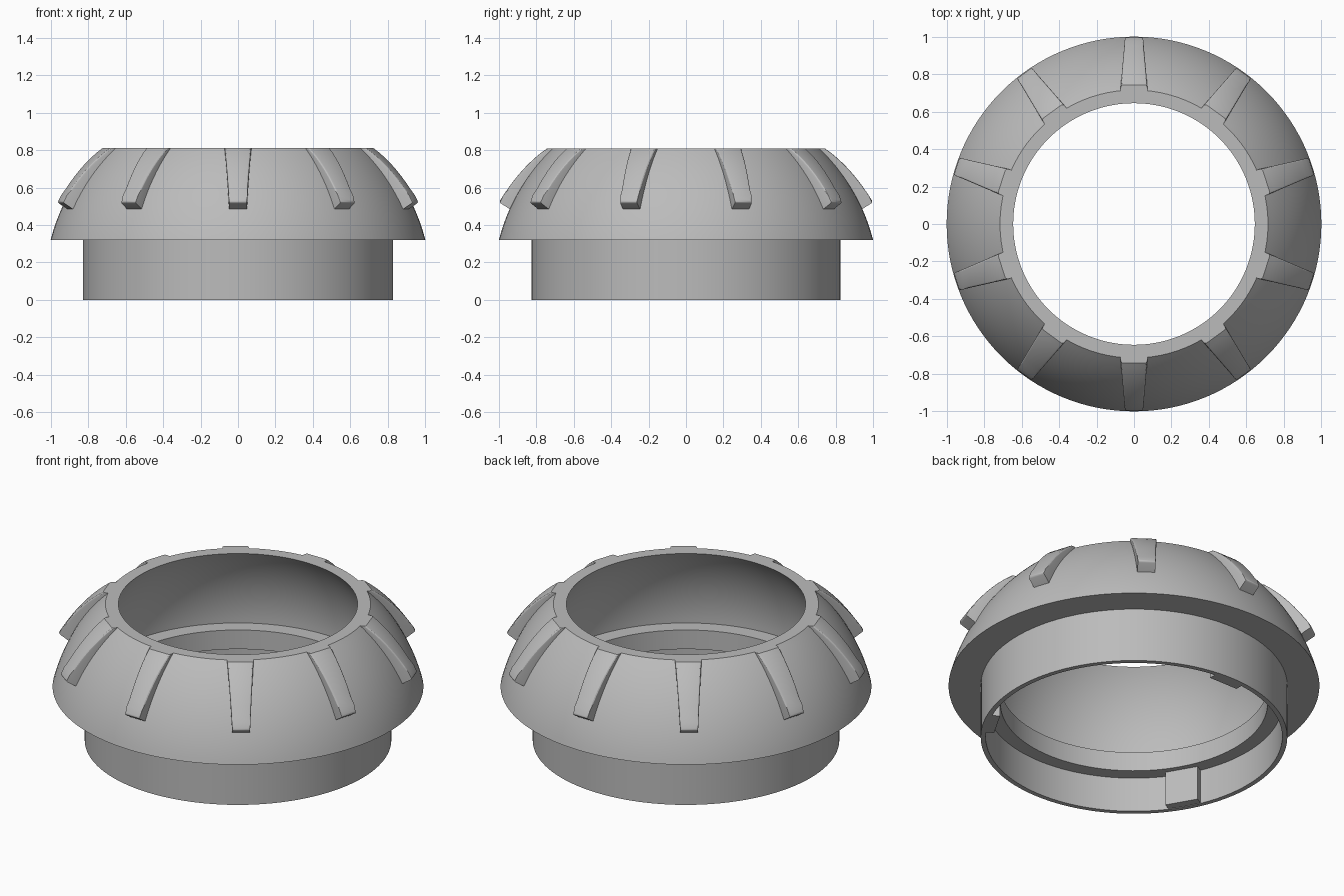
import bpy, bmesh
from math import sin, cos, pi, sqrt, radians

if "Cube" in bpy.data.objects:
    bpy.data.objects.remove(bpy.data.objects["Cube"])

grey = bpy.data.materials.new("plain_grey")
grey.use_nodes = True
colour = (0.5, 0.5, 0.5, 1)
grey.diffuse_color = colour
grey.node_tree.nodes["Principled BSDF"].inputs["Base Color"].default_value = colour

BASE, TOP = 0.32, 0.81
SHELF = 0.206


def finish(bm, name):
    bmesh.ops.recalc_face_normals(bm, faces=bm.faces)
    mesh = bpy.data.meshes.new(name)
    bm.to_mesh(mesh)
    bm.free()
    mesh.materials.append(grey)
    ob = bpy.data.objects.new(name, mesh)
    bpy.context.collection.objects.link(ob)
    bpy.ops.object.select_all(action='DESELECT')
    ob.select_set(True)
    bpy.context.view_layer.objects.active = ob
    bpy.ops.object.shade_smooth_by_angle(angle=radians(30))
    return ob


def polar(r, angle, z, side=0.0):
    """Point at radius r along an angle, shifted sideways."""
    return (r * cos(angle) - side * sin(angle), r * sin(angle) + side * cos(angle), z)


def lathe(name, profile, segments=128):
    """Spin a closed (radius, height) profile about z."""
    bm = bmesh.new()
    rings = [[bm.verts.new(polar(r, 2 * pi * i / segments, z)) for r, z in profile]
             for i in range(segments)]
    n = len(profile)
    for i in range(segments):
        a, b = rings[i], rings[(i + 1) % segments]
        for j in range(n):
            k = (j + 1) % n
            bm.faces.new((a[j], b[j], b[k], a[k]))
    return finish(bm, name)


def arc(radius, centre, steps=20):
    """Spherical wall from the base of the dome to its top."""
    heights = [BASE + (TOP - BASE) * i / steps for i in range(steps + 1)]
    return [(sqrt(radius ** 2 - (z - centre) ** 2), z) for z in heights]


# Dome shell with a round hollow
lathe("dome_shell", arc(1.032, 0.066) + arc(0.81, BASE)[::-1])

# Collar with the inner ledge
lathe("collar", [(0.80, 0), (0.827, 0), (0.827, BASE), (0.72, BASE),
                 (0.72, SHELF), (0.80, SHELF)])


def quad_curve(a, mid, b, t):
    """Parabola through three points."""
    wa, wm, wb = (1 - t) * (1 - 2 * t), 4 * t * (1 - t), t * (2 * t - 1)
    return [wa * p + wm * q + wb * s for p, q, s in zip(a, mid, b)]


def rib(name, angle, steps=10):
    """Tapered grip rib that lies on the dome."""
    bm = bmesh.new()
    rows = []
    for i in range(steps + 1):
        t = i / steps
        half = 0.072 - 0.024 * t
        ro, zo = quad_curve((0.742, TOP), (0.877, 0.69), (1.0, 0.522), t)
        ri, zi = quad_curve((0.712, TOP), (0.805, 0.67), (0.92, 0.471), t)
        rows.append([bm.verts.new(polar(r, angle, z, s)) for r, z, s in
                     ((ri, zi, -half), (ro, zo, -half), (ro, zo, half), (ri, zi, half))])
    for a, b in zip(rows, rows[1:]):
        for j in range(4):
            k = (j + 1) % 4
            bm.faces.new((a[j], a[k], b[k], b[j]))
    bm.faces.new(rows[0])
    bm.faces.new(rows[-1])
    # Round the outer long edges and the lower edge
    soft = [bm.edges.get((a[j], b[j])) for a, b in zip(rows, rows[1:]) for j in (1, 2)]
    soft.append(bm.edges.get((rows[-1][1], rows[-1][2])))
    bmesh.ops.bevel(bm, geom=soft, offset=0.012, segments=3, profile=0.5,
                    affect='EDGES', clamp_overlap=True)
    return finish(bm, name)


for i in range(10):
    rib(f"rib_{i + 1}", radians(18 + 36 * i))


def key(name, angle):
    """Small locking block on the inside of the collar."""
    bm = bmesh.new()
    bmesh.ops.create_cube(bm, size=1)
    for v in bm.verts:
        r = 0.81 if v.co.x > 0 else 0.75
        v.co = polar(r, angle, SHELF if v.co.z > 0 else 0.003, v.co.y * 0.185)
    return finish(bm, name)


for i in range(3):
    key(f"locking_key_{i + 1}", radians(90 + 120 * i))
